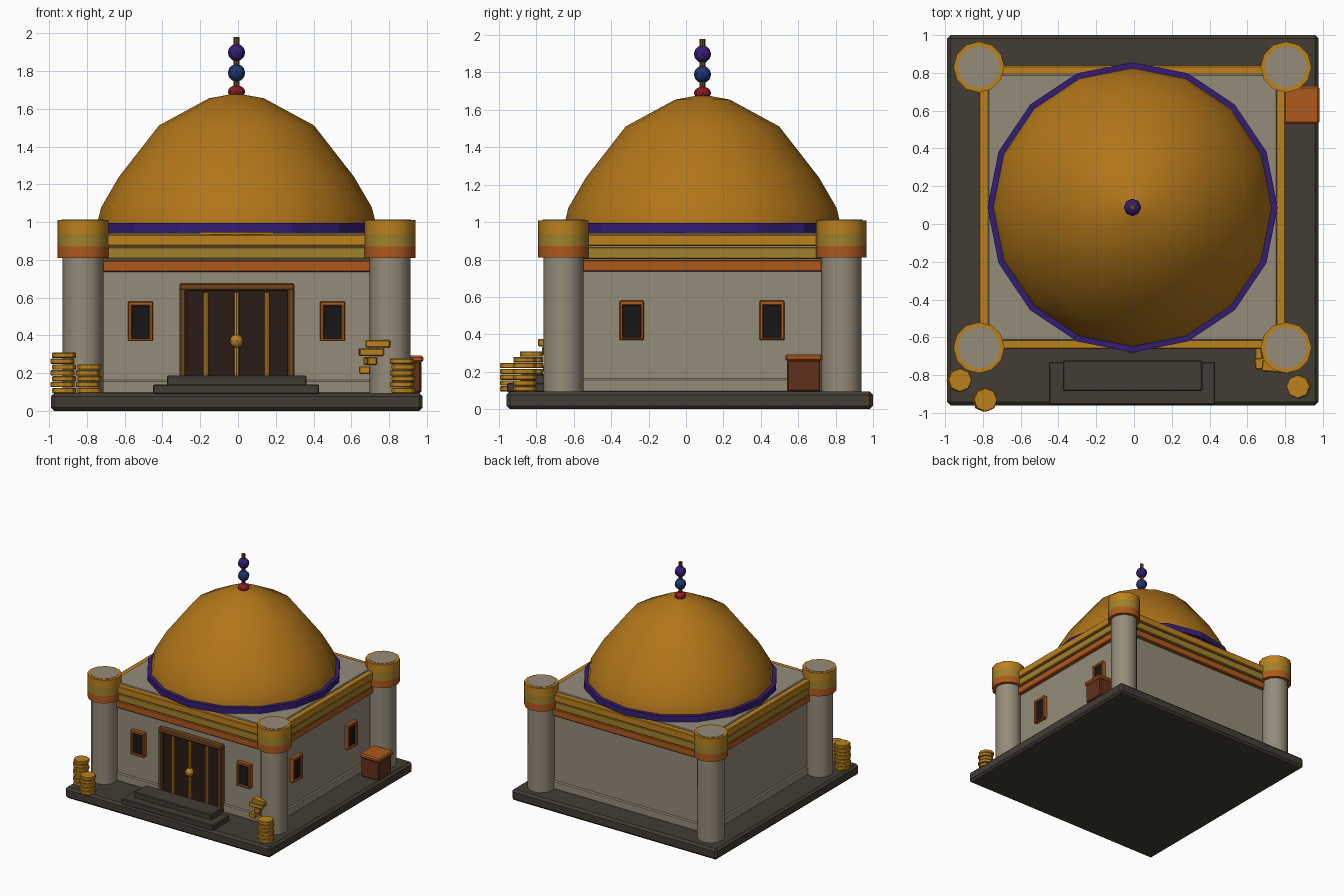
import bpy, math
from math import pi, cos, sin

if "Cube" in bpy.data.objects:
    bpy.data.objects.remove(bpy.data.objects["Cube"])

CX, CY = -0.008, 0.088      # building centre


def mat(name, r, g, b):
    m = bpy.data.materials.new(name)
    m.diffuse_color = (r, g, b, 1)
    m.use_nodes = True
    m.node_tree.nodes["Principled BSDF"].inputs["Base Color"].default_value = m.diffuse_color
    return m


GOLD = mat("gold", .50, .22, .012)
DOME = mat("dome_gold", .44, .18, .01)
OLIVE = mat("olive_gold", .36, .22, .025)
ORANGE = mat("orange", .42, .10, .012)
STONE = mat("stone", .30, .26, .19)
DARK = mat("dark_stone", .055, .047, .035)
WOOD = mat("wood", .16, .06, .012)
DOOR = mat("door_brown", .022, .011, .008)
BLACK = mat("black", .008, .008, .008)
PURPLE = mat("purple", .035, .012, .17)
BLUE = mat("blue", .012, .035, .16)
RED = mat("red", .25, .01, .015)
CHEST = mat("chest_brown", .12, .03, .012)


def finish(name, m, bevel=0, smooth=False):
    o = bpy.context.object
    o.name = name
    o.data.materials.append(m)
    if bevel:
        b = o.modifiers.new("bevel", "BEVEL")
        b.width, b.segments = bevel, 1
    if smooth:
        bpy.ops.object.shade_smooth_by_angle(angle=math.radians(40))
    return o


def box(name, lo, hi, m, bevel=0, rot=0):
    bpy.ops.mesh.primitive_cube_add(size=1, location=[(a + b) / 2 for a, b in zip(lo, hi)])
    o = bpy.context.object
    o.scale = [b - a for a, b in zip(lo, hi)]
    bpy.ops.object.transform_apply(location=False, rotation=False, scale=True)
    o.rotation_euler.z = rot
    return finish(name, m, bevel)


def slab(name, hx, hy, z0, z1, m, bevel=0):
    return box(name, (CX - hx, CY - hy, z0), (CX + hx, CY + hy, z1), m, bevel)


def cyl(name, x, y, r, z0, z1, m, n=12, bevel=0, smooth=False):
    bpy.ops.mesh.primitive_cylinder_add(vertices=n, radius=r, depth=z1 - z0,
                                        location=(x, y, (z0 + z1) / 2))
    return finish(name, m, bevel, smooth)


def ball(name, loc, r, m, sz=1):
    bpy.ops.mesh.primitive_uv_sphere_add(segments=8, ring_count=6, radius=r, location=loc)
    bpy.context.object.scale.z = sz
    return finish(name, m, smooth=True)


def lathe(name, profile, n, m, smooth=False):
    """Revolve (radius, z) points about the building axis."""
    verts = [(r * cos(2 * pi * i / n), r * sin(2 * pi * i / n), z)
             for r, z in profile for i in range(n)]
    faces = [(j * n + i, j * n + (i + 1) % n, (j + 1) * n + (i + 1) % n, (j + 1) * n + i)
             for j in range(len(profile) - 1) for i in range(n)]
    me = bpy.data.meshes.new(name)
    me.from_pydata(verts, [], faces)
    o = bpy.data.objects.new(name, me)
    bpy.context.collection.objects.link(o)
    o.location = (CX, CY, 0)
    bpy.context.view_layer.objects.active = o
    bpy.ops.object.select_all(action="DESELECT")
    o.select_set(True)
    return finish(name, m, smooth=smooth)


# Base, walls and roof
box("base", (-.99, -.96, 0), (.977, 1, .095), DARK, .018)
slab("plinth", .772, .712, .09, .165, STONE, .008)
slab("walls", .758, .70, .09, .90, STONE)
slab("roof", .765, .705, .90, .945, STONE, .006)

# Stepped cornice
slab("orange_band", .79, .73, .735, .797, ORANGE, .006)
slab("olive_band", .80, .74, .803, .868, OLIVE, .006)
slab("gold_band", .812, .75, .872, .935, GOLD, .006)

# Corner columns with three-coloured capitals
for sx in (-1, 1):
    for sy in (-1, 1):
        x, y = CX + sx * .813, CY + sy * .743
        cyl("column", x, y, .108, .09, .85, STONE, 12, smooth=True)
        cyl("capital_orange", x, y, .135, .81, .872, ORANGE, 12, smooth=True)
        cyl("capital_olive", x, y, .135, .872, .94, OLIVE, 12, smooth=True)
        cyl("capital_gold", x, y, .135, .94, 1.01, GOLD, 12, smooth=True)
        cyl("capital_top", x, y, .112, .99, 1.013, STONE, 12)

# Dome and its ring
lathe("dome", [(0, .93), (.742, .93), (.738, .99), (.717, 1.077), (.622, 1.24),
               (.41, 1.512), (.146, 1.655), (0, 1.682)], 16, DOME, True)
lathe("dome_ring", [(.735, .945), (.768, .945), (.768, .995), (.735, .995), (.735, .945)],
      16, PURPLE)

# Finial
cyl("finial_rod", CX, CY, .015, 1.66, 1.98, WOOD, 8)
ball("finial_red_bead", (CX, CY, 1.69), .046, RED, .75)
ball("finial_blue_bead", (CX, CY, 1.79), .046, BLUE)
ball("finial_purple_bead", (CX, CY, 1.898), .046, PURPLE)

# Door with frame, bars and knob
WY = CY - .70               # front wall plane
box("door_frame_top", (-.31, WY - .045, .638), (.298, WY + .02, .677), WOOD, .008)
for x0 in (-.31, .262):
    box("door_frame_side", (x0, WY - .045, .095), (x0 + .036, WY + .02, .65), WOOD, .008)
box("door_panel", (-.28, WY - .025, .095), (.27, WY + .01, .645), DOOR)
for x in (-.17, CX, .154):
    cyl("door_bar", x, WY - .035, .014, .12, .628, GOLD, 8, smooth=True)
ball("door_knob", (CX, WY - .04, .37), .036, GOLD)

# Steps
box("lower_step", (-.45, -.957, .09), (.43, -.73, .14), DARK, .006)
box("upper_step", (-.377, -.885, .135), (.362, -.722, .187), DARK, .006)


def window(cx, cy, side):
    """Frame and dark pane; side=True turns it to face +x."""
    def piece(name, u0, u1, z0, z1, d, m, bv=0):
        if side:
            box(name, (cx - .01, cy + u0, z0), (cx + d, cy + u1, z1), m, bv)
        else:
            box(name, (cx + u0, cy - d, z0), (cx + u1, cy + .01, z1), m, bv)
    piece("window_pane", -.05, .05, .376, .56, .018, BLACK)
    piece("window_frame_top", -.066, .066, .555, .58, .034, ORANGE, .005)
    piece("window_frame_bottom", -.066, .066, .37, .384, .034, ORANGE, .004)
    for u in (-.066, .046):
        piece("window_frame_side", u, u + .02, .37, .575, .034, ORANGE, .005)


# Two windows on the front, two on the right
for x in (-.516, .50):
    window(x, WY, False)
for y in (-.29, .46):
    window(CX + .758, y, True)

# Chest
box("chest_body", (.80, .54, .095), (.97, .72, .262), CHEST, .008)
box("chest_lid", (.79, .53, .258), (.982, .73, .293), ORANGE, .01)

# Coin stacks
for x, y, n in ((-.925, -.826, 7), (-.79, -.931, 5), (.872, -.861, 6)):
    for i in range(n):
        z = .095 + i * .031
        cyl("coin", x + .004 * (-1) ** i, y, .064, z, z + .028, GOLD, 8, bevel=.004)

# Loose gold bars by the front right column
for x, y, z, sx, sy, rot in ((.705, -.735, .312, .13, .06, .1), (.742, -.755, .356, .13, .06, -.1),
                             (.67, -.71, .217, .06, .11, .0), (.70, -.70, .265, .05, .12, .2)):
    box("gold_bar", (x - sx / 2, y - sy / 2, z - .02), (x + sx / 2, y + sy / 2, z + .02),
        GOLD, .005, rot)
